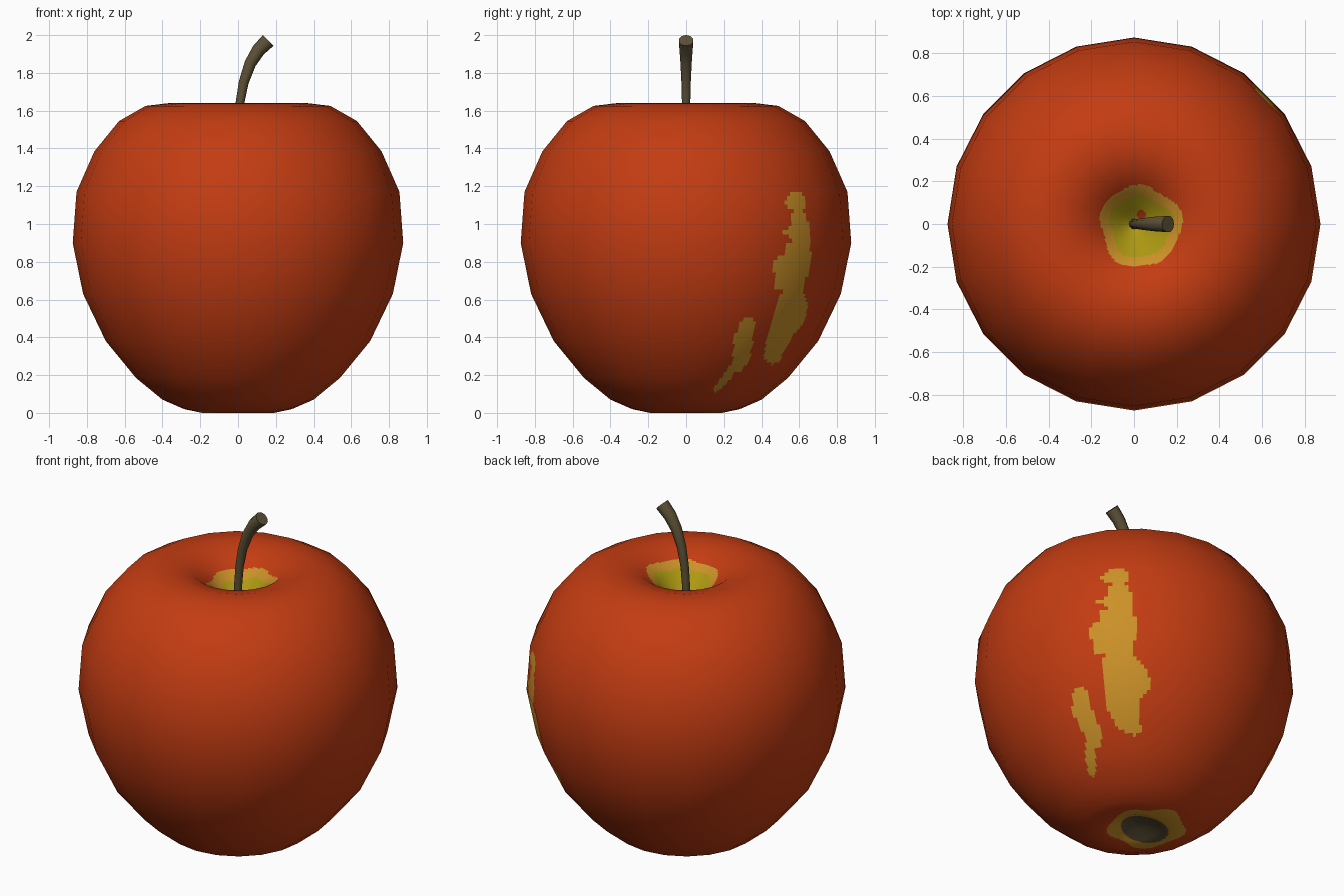
import bpy, bmesh, math
from mathutils import Vector

if "Cube" in bpy.data.objects:
    bpy.data.objects.remove(bpy.data.objects["Cube"])


def material(name, rgb):
    m = bpy.data.materials.new(name)
    m.diffuse_color = (*rgb, 1)
    m.use_nodes = True
    m.node_tree.nodes["Principled BSDF"].inputs["Base Color"].default_value = m.diffuse_color
    return m


red = material("apple red", (0.546, 0.045, 0.006))
ochre = material("ochre blush", (0.60, 0.283, 0.021))
olive = material("olive yellow", (0.42, 0.32, 0.006))
brown = material("stem brown", (0.112, 0.084, 0.038))

# ---- Apple: 20-sided lathe, finely subdivided in-plane so the patches can be coloured
SIDES, K = 20, 12
PROFILE = [(0.015, 0.05), (0.08, 0.04), (0.14, 0.015), (0.19, 0.0), (0.285, 0.02),
           (0.40, 0.07), (0.54, 0.185), (0.70, 0.38), (0.82, 0.63), (0.875, 0.90),
           (0.855, 1.17), (0.76, 1.385), (0.63, 1.545), (0.49, 1.625), (0.365, 1.64),
           (0.25, 1.61), (0.15, 1.535), (0.07, 1.43), (0.015, 1.39)]

# painted patches, outlined in the side view (y, z) on the +x side
PATCHES = [
    [(.52, 1.11), (.55, 1.16), (.61, 1.17), (.635, 1.13), (.62, 1.07), (.645, 1.02),
     (.66, .94), (.66, .80), (.635, .70), (.62, .635), (.645, .555), (.63, .49),
     (.58, .43), (.535, .36), (.50, .28), (.455, .25), (.415, .29), (.42, .36),
     (.455, .465), (.48, .57), (.51, .64), (.465, .67), (.465, .81), (.52, .84),
     (.525, .89), (.575, .915), (.50, .955), (.55, .98), (.565, 1.07)],
    [(.14, .12), (.195, .20), (.245, .27), (.25, .36), (.275, .465), (.34, .52),
     (.365, .50), (.355, .385), (.34, .29), (.30, .225), (.26, .22), (.22, .16),
     (.16, .11)],
]


def inside(p, poly):
    hit = False
    for (ax, ay), (bx, by) in zip(poly, poly[1:] + poly[:1]):
        if (ay > p[1]) != (by > p[1]) and p[0] < ax + (p[1] - ay) * (bx - ax) / (by - ay):
            hit = not hit
    return hit


def colour(c):
    # stem cavity
    if c.z > 1.3:
        a = math.atan2(c.y + 0.01, c.x - 0.03)
        wob = 0.008 * math.sin(5 * a) + 0.007 * math.sin(3 * a + 1)
        d = math.hypot(c.x - 0.03, c.y + 0.01) - wob
        if math.hypot(c.x - 0.035, c.y - 0.045) < 0.022:
            return 0
        return 2 if d < 0.145 else 1 if d < 0.19 else 0
    # blossom end
    if c.z < 0.1 and math.hypot(c.x, c.y) < 0.4:
        if math.hypot(c.x + 0.06, c.y - 0.02) < 0.13:
            return 3
        a = math.atan2(c.y - 0.05, c.x + 0.05)
        if math.hypot(c.x + 0.05, c.y - 0.05) < 0.21 + 0.015 * math.sin(5 * a):
            return 1
    # side streaks
    if c.x > 0 and c.y > 0.1 and any(inside((c.y, c.z), p) for p in PATCHES):
        return 1
    return 0


pts = [Vector(p) for p in PROFILE]
seg = [(b - a).normalized() for a, b in zip(pts, pts[1:])]
tan = [seg[0]] + [(a + b).normalized() for a, b in zip(seg, seg[1:])] + [seg[-1]]
nor = [Vector((t.y, -t.x)) for t in tan]

rows = []
for i in range(len(pts) - 1):
    rows += [(pts[i].lerp(pts[i + 1], k / K), nor[i].lerp(nor[i + 1], k / K)) for k in range(K)]
rows.append((pts[-1], nor[-1]))

corner = [Vector((math.cos(2 * math.pi * s / SIDES), math.sin(2 * math.pi * s / SIDES)))
          for s in range(SIDES + 1)]
spokes = [corner[s].lerp(corner[s + 1], k / K) for s in range(SIDES) for k in range(K)]
n = len(spokes)

verts, normals, faces = [], [], []
for p, q in rows:
    for s in spokes:
        verts.append(Vector((p.x * s.x, p.x * s.y, p.y)))
        normals.append(Vector((q.x * s.x, q.x * s.y, q.y)).normalized())
for i in range(len(rows) - 1):
    for j in range(n):
        a, b = i * n + j, i * n + (j + 1) % n
        faces.append((a, b, b + n, a + n))
faces.append(tuple(reversed(range(n))))
faces.append(tuple(range((len(rows) - 1) * n, len(rows) * n)))

me = bpy.data.meshes.new("apple_body")
me.from_pydata(verts, [], faces)
for m in (red, ochre, olive, brown):
    me.materials.append(m)
for f in me.polygons:
    f.use_smooth = True
    f.material_index = colour(f.center)
me.update()
me.normals_split_custom_set_from_vertices(normals)
bpy.context.collection.objects.link(bpy.data.objects.new("apple_body", me))

# ---- Stem: tapered tube bending to +x, widening to a flat cut end
PATH = [(0.0, 1.37, .024), (0.0, 1.52, .022), (0.01, 1.64, .023), (0.03, 1.75, .026),
        (0.065, 1.85, .031), (0.108, 1.92, .036), (0.16, 1.972, .040)]
bm = bmesh.new()
rings = []
for i, (x, z, r) in enumerate(PATH):
    a, b = PATH[max(i - 1, 0)], PATH[min(i + 1, len(PATH) - 1)]
    t = Vector((b[0] - a[0], 0, b[1] - a[1])).normalized()
    u, v = Vector((t.z, 0, -t.x)), Vector((0, 1, 0))
    rings.append([bm.verts.new(Vector((x, 0, z)) + r * (math.cos(w) * u + math.sin(w) * v))
                  for w in (2 * math.pi * k / 10 for k in range(10))])
for lo, hi in zip(rings, rings[1:]):
    for k in range(10):
        m = (k + 1) % 10
        bm.faces.new((lo[k], lo[m], hi[m], hi[k]))
bm.faces.new(rings[-1])
bm.faces.new(rings[0][::-1])
sm = bpy.data.meshes.new("stem")
bm.to_mesh(sm)
bm.free()
sm.materials.append(brown)
stem = bpy.data.objects.new("stem", sm)
bpy.context.collection.objects.link(stem)
bpy.context.view_layer.objects.active = stem
stem.select_set(True)
bpy.ops.object.shade_smooth_by_angle(angle=math.radians(40))
